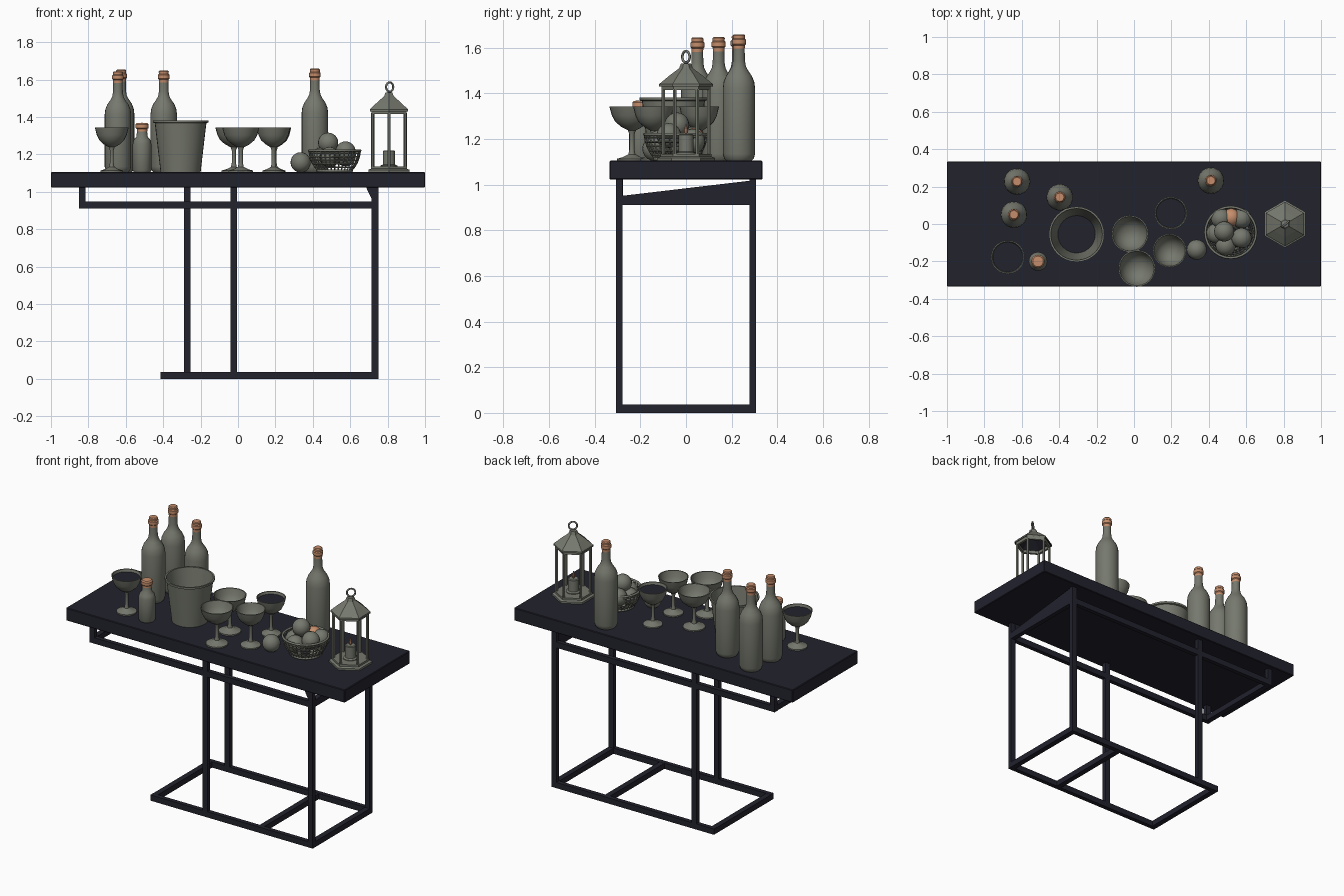
import bpy, bmesh, math
from mathutils import Vector, Matrix

if "Cube" in bpy.data.objects:
    bpy.data.objects.remove(bpy.data.objects["Cube"])


def material(name, rgb):
    m = bpy.data.materials.new(name)
    m.diffuse_color = (*rgb, 1)
    m.use_nodes = True
    m.node_tree.nodes["Principled BSDF"].inputs["Base Color"].default_value = m.diffuse_color
    return m


DARK = material("dark_navy", (0.016, 0.016, 0.027))
GREY = material("grey_green", (0.18, 0.19, 0.155))
CORK = material("cork_tan", (0.56, 0.27, 0.15))
TOP = 1.105  # height of the table surface


def finish(name, bm, mat, smooth=False):
    bmesh.ops.recalc_face_normals(bm, faces=bm.faces)
    me = bpy.data.meshes.new(name)
    bm.to_mesh(me)
    bm.free()
    me.materials.append(mat)
    if smooth:
        for p in me.polygons:
            p.use_smooth = True
        me.set_sharp_from_angle(angle=math.radians(35))
    ob = bpy.data.objects.new(name, me)
    bpy.context.collection.objects.link(ob)
    return ob


def box(name, lo, hi, mat=DARK, bevel=0):
    bm = bmesh.new()
    size = [b - a for a, b in zip(lo, hi)]
    mid = [(a + b) / 2 for a, b in zip(lo, hi)]
    bmesh.ops.create_cube(bm, size=1, matrix=Matrix.Translation(mid) @ Matrix.Diagonal((*size, 1)))
    if bevel:
        bmesh.ops.bevel(bm, geom=bm.edges[:], offset=bevel, segments=1, affect='EDGES')
    return finish(name, bm, mat)


def prism(name, pts, depth, mat=DARK):
    """Extrude a flat polygon along a vector."""
    bm = bmesh.new()
    f = bm.faces.new([bm.verts.new(p) for p in pts])
    r = bmesh.ops.extrude_face_region(bm, geom=[f])
    bmesh.ops.translate(bm, vec=depth, verts=[v for v in r["geom"] if isinstance(v, bmesh.types.BMVert)])
    return finish(name, bm, mat)


def lathe(name, x, y, z, profile, mat=GREY, n=24, smooth=True, turn=0.0):
    """Turn (radius, height) points; radius 0 closes to a pole."""
    bm = bmesh.new()
    rings = []
    for r, h in profile:
        if r == 0:
            rings.append([bm.verts.new((x, y, z + h))] * n)
        else:
            rings.append([bm.verts.new((x + r * math.cos(turn + i * math.tau / n),
                                        y + r * math.sin(turn + i * math.tau / n), z + h)) for i in range(n)])
    for a, b in zip(rings, rings[1:]):
        for i in range(n):
            j = (i + 1) % n
            vs = list(dict.fromkeys((a[i], a[j], b[j], b[i])))
            if len(vs) > 2:
                bm.faces.new(vs)
    return finish(name, bm, mat, smooth)


def ball(name, c, r, mat=GREY):
    bm = bmesh.new()
    bmesh.ops.create_uvsphere(bm, u_segments=20, v_segments=12, radius=r, matrix=Matrix.Translation(c))
    return finish(name, bm, mat, True)


def ring(name, c, R, r, rot=(0, 0, 0), mat=GREY):
    bpy.ops.mesh.primitive_torus_add(location=c, rotation=rot, major_radius=R, minor_radius=r,
                                     major_segments=28, minor_segments=8)
    ob = bpy.context.object
    ob.name = name
    ob.data.materials.append(mat)
    for p in ob.data.polygons:
        p.use_smooth = True


# Table top
box("table_top", (-1, -0.335, 1.022), (1, 0.335, TOP), bevel=0.004)

# Floor frame, apron rails and short left posts
for side, s in (("front", -1), ("back", 1)):
    y0, y1 = sorted((s * 0.278, s * 0.306))
    box(side + "_floor_rail", (-0.415, y0, 0), (0.75, y1, 0.037))
    box(side + "_apron_rail", (-0.85, y0, 0.91), (0.75, y1, 0.948))
    box(side + "_left_post", (-0.85, y0, 0.91), (-0.815, y1, 1.025))
    box(side + "_right_leg", (0.715, y0, 0), (0.75, y1, 1.025))
    lx = -0.04 if s < 0 else -0.29
    box(side + "_left_leg", (lx, y0, 0), (lx + 0.035, y1, 1.025))
for name, x, z in (("left_floor_bar", -0.415, 0), ("right_floor_bar", 0.715, 0),
                   ("middle_floor_bar", 0.35, 0), ("left_apron_bar", -0.85, 0.911)):
    box(name, (x, -0.28, z), (x + 0.035, 0.28, z + 0.036))
# Sloped right end board and corner gusset
prism("right_end_board", [(0.72, -0.305, 0.91), (0.72, 0.305, 0.91), (0.72, 0.305, 1.02),
                          (0.72, -0.305, 0.948)], (0.03, 0, 0))
prism("corner_gusset", [(0.685, -0.305, 1.023), (0.72, -0.305, 1.023), (0.72, -0.305, 0.95)], (0, 0.03, 0))

# Tall corked bottles
BOTTLE = [(0, 0), (0.056, 0), (0.065, 0.01), (0.071, 0.03), (0.071, 0.315), (0.067, 0.345), (0.056, 0.372),
          (0.04, 0.395), (0.03, 0.415), (0.026, 0.44), (0.025, 0.49), (0, 0.49)]
STOPPER = [(0, 0.488), (0.025, 0.488), (0.026, 0.505), (0.031, 0.51), (0.031, 0.53), (0.026, 0.535),
           (0.027, 0.548), (0.022, 0.553), (0, 0.553)]
for i, (x, y, h) in enumerate([(-0.625, 0.227, 0.99), (-0.642, 0.05, 0.975),
                               (-0.397, 0.143, 0.98), (0.411, 0.232, 1)]):
    lathe(f"bottle_{i+1}", x, y, TOP, [(r, z * h) for r, z in BOTTLE])
    lathe(f"bottle_cork_{i+1}", x, y, TOP, [(r, z * h) for r, z in STOPPER], CORK)

# Small corked bottle
lathe("small_bottle", -0.513, -0.2, TOP, [(0, 0), (0.044, 0), (0.05, 0.01), (0.05, 0.15), (0.044, 0.172),
                                          (0.03, 0.19), (0.027, 0.22), (0, 0.22)])
lathe("small_cork", -0.513, -0.2, TOP, [(0, 0.218), (0.028, 0.218), (0.028, 0.23), (0.035, 0.236),
                                        (0.035, 0.255), (0.028, 0.262), (0, 0.264)], CORK)

# Wine bucket with dark inside floor
lathe("bucket", -0.307, -0.055, TOP, [(0, 0), (0.107, 0), (0.138, 0.262), (0.148, 0.265), (0.148, 0.277),
                                      (0.138, 0.277), (0.1, 0.01), (0, 0.01)], n=32)
lathe("bucket_floor", -0.307, -0.055, TOP, [(0, 0.014), (0.1, 0.014)], DARK, 32)

# Stemmed glasses, two of them filled
GLASS = [(0, 0), (0.06, 0), (0.06, 0.008), (0.035, 0.016), (0.014, 0.028), (0.01, 0.05), (0.01, 0.115),
         (0.016, 0.133), (0.042, 0.148), (0.066, 0.17), (0.08, 0.198), (0.09, 0.238), (0.084, 0.238),
         (0.075, 0.2), (0.06, 0.174), (0.035, 0.152), (0, 0.145)]
for i, (x, y, s, full) in enumerate([(-0.675, -0.177, 1, 1), (-0.022, -0.052, 1.1, 0), (0.015, -0.237, 1.1, 0),
                                     (0.19, -0.142, 1, 0), (0.197, 0.058, 0.97, 1)]):
    lathe(f"glass_{i+1}", x, y, TOP, [(r * s, z) for r, z in GLASS])
    if full:
        lathe(f"wine_{i+1}", x, y, TOP, [(0, 0.222), (0.081 * s, 0.222)], DARK)

# Wire fruit basket
bx, by = 0.517, -0.045
basket = lathe("wire_basket", bx, by, TOP + 0.006, [(0.03, 0), (0.06, 0), (0.09, 0.002), (0.105, 0.02), (0.116, 0.038),
                                                    (0.125, 0.057), (0.131, 0.076), (0.135, 0.095), (0.136, 0.11)],
               n=32, smooth=False)
wire = basket.modifiers.new("wires", 'WIREFRAME')
wire.thickness = 0.008
ring("basket_rim", (bx, by, TOP + 0.115), 0.136, 0.007)
ring("basket_foot", (bx, by, TOP + 0.007), 0.092, 0.007)

# Fruit in and beside the basket
for i, (x, y, z) in enumerate([(0.465, 0.03, 1.2), (0.575, -0.075, 1.215), (0.44, -0.05, 1.18), (0.482, -0.04, 1.262),
                               (0.49, -0.115, 1.185), (0.575, 0.03, 1.19), (0.335, -0.137, TOP + 0.052)]):
    ball(f"fruit_{i+1}", (x, y, z), 0.054)
ball("tan_fruit", (0.52, 0.035, 1.2), 0.048, CORK)

# Hexagonal lantern
cx, cy, hexa = 0.807, 0.0, math.pi / 2
lathe("lantern_base", cx, cy, TOP, [(0, 0), (0.127, 0), (0.127, 0.012), (0.112, 0.018), (0.112, 0.03), (0, 0.03)],
      n=6, smooth=False, turn=hexa)
lathe("lantern_top_frame", cx, cy, TOP, [(0.092, 0.31), (0.108, 0.31), (0.108, 0.33), (0.092, 0.33), (0.092, 0.31)],
      n=6, smooth=False, turn=hexa)
lathe("lantern_roof", cx, cy, TOP, [(0.118, 0.325), (0.118, 0.335), (0.07, 0.375), (0.03, 0.405), (0.022, 0.425),
                                    (0, 0.428)], n=6, smooth=False, turn=hexa)
lathe("lantern_roof_underside", cx, cy, TOP, [(0.117, 0.326), (0, 0.395)], DARK, 6, False, hexa)
for i in range(6):
    a = hexa + i * math.tau / 6
    lathe(f"lantern_post_{i+1}", cx + 0.1 * math.cos(a), cy + 0.1 * math.sin(a), TOP,
          [(0, 0.025), (0.009, 0.025), (0.009, 0.315), (0, 0.315)], n=6, smooth=False)
ring("lantern_ring", (cx + 0.004, cy, 1.56), 0.025, 0.0055, (math.pi / 2, 0, 0.7))
lathe("candle", cx, cy, TOP, [(0, 0.025), (0.045, 0.025), (0.045, 0.035), (0.033, 0.04), (0.033, 0.112),
                              (0.028, 0.116), (0, 0.112)], n=16)
lathe("candle_flame", cx, cy, TOP, [(0, 0.11), (0.008, 0.122), (0.009, 0.135), (0, 0.165)], CORK, 8)
